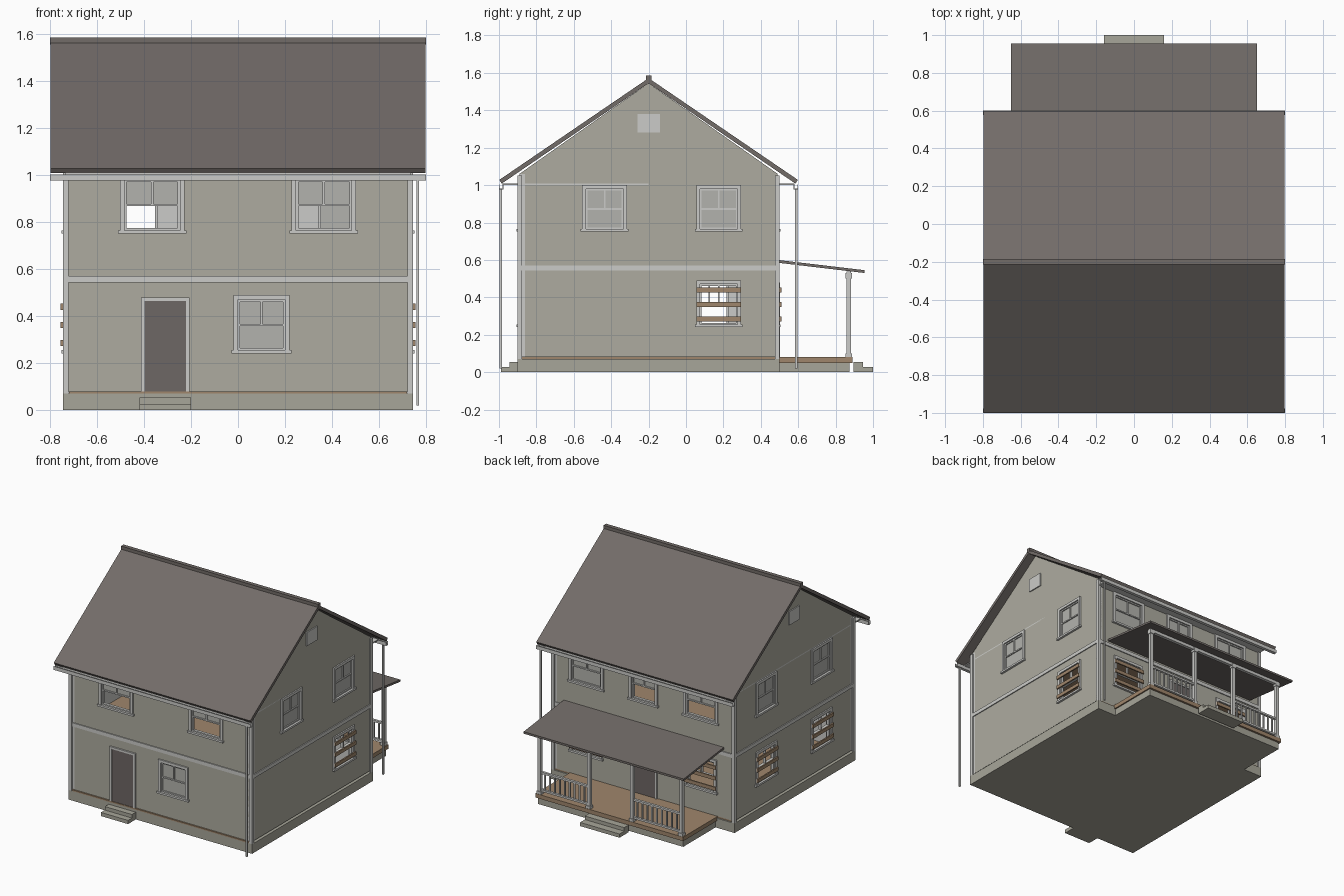
import bpy, bmesh, math
from mathutils import Matrix, Vector

cube = bpy.data.objects.get("Cube")
if cube:
    bpy.data.objects.remove(cube, do_unlink=True)


def material(name, color):
    m = bpy.data.materials.new(name)
    m.use_nodes = True
    m.diffuse_color = (*color, 1)
    m.node_tree.nodes["Principled BSDF"].inputs["Base Color"].default_value = (*color, 1)
    return m


SIDING = material("siding", (0.42, 0.41, 0.35))
TRIM = material("pale trim", (0.60, 0.60, 0.58))
ROOF = material("roof shingle", (0.17, 0.15, 0.14))
STONE = material("foundation", (0.39, 0.38, 0.32))
WOOD = material("bare wood", (0.35, 0.24, 0.15))
GLASS = material("dusty glass", (0.45, 0.45, 0.42))
DOOR = material("door", (0.155, 0.135, 0.13))


def finish(name, bm, *mats):
    mesh = bpy.data.meshes.new(name)
    bm.to_mesh(mesh)
    bm.free()
    ob = bpy.data.objects.new(name, mesh)
    for m in mats:
        mesh.materials.append(m)
    bpy.context.collection.objects.link(ob)
    return ob


def boxes(name, mat, spans, frame=Matrix()):
    """One object made of boxes, each given as (x0, x1, y0, y1, z0, z1)."""
    bm = bmesh.new()
    for x0, x1, y0, y1, z0, z1 in spans:
        place = Matrix.Translation(((x0 + x1) / 2, (y0 + y1) / 2, (z0 + z1) / 2))
        size = Matrix.Diagonal((x1 - x0, y1 - y0, z1 - z0, 1))
        bmesh.ops.create_cube(bm, size=1, matrix=frame @ place @ size)
    return finish(name, bm, mat)


def prism(name, mat, profile, half):
    """A y-z profile drawn out along x."""
    bm = bmesh.new()
    face = bm.faces.new([bm.verts.new((-half, y, z)) for y, z in profile])
    out = bmesh.ops.extrude_face_region(bm, geom=[face])["geom"]
    bmesh.ops.translate(bm, vec=(2 * half, 0, 0),
                        verts=[v for v in out if isinstance(v, bmesh.types.BMVert)])
    bmesh.ops.recalc_face_normals(bm, faces=bm.faces)
    return finish(name, bm, mat)


# House layout
MID_Y = -0.2
FLOOR, EAVE, WALL_TOP, PEAK = 0.08, 1.0, 1.06, 1.545
HALF_X, HALF_Y = 0.735, 0.69


def wall(name, frame, dist, half, holes, gable):
    """Wall sheet with window openings, thickened inward, pale inside."""
    bm = bmesh.new()
    us = sorted({-half, half} | {h[0] for h in holes} | {h[1] for h in holes})
    zs = sorted({FLOOR, EAVE} | {h[2] for h in holes} | {h[3] for h in holes})

    def panel(points):
        bm.faces.new([bm.verts.new(frame @ Vector((u, -dist, z))) for u, z in points])

    for a, b in zip(us, us[1:]):
        for c, d in zip(zs, zs[1:]):
            u, z = (a + b) / 2, (c + d) / 2
            if not any(h[0] < u < h[1] and h[2] < z < h[3] for h in holes):
                panel([(a, c), (b, c), (b, d), (a, d)])
    top = [(half, WALL_TOP), (0, PEAK), (-half, WALL_TOP)] if gable else \
          [(half, WALL_TOP), (-half, WALL_TOP)]
    panel([(-half, EAVE), (half, EAVE)] + top)
    bmesh.ops.remove_doubles(bm, verts=bm.verts, dist=0.0001)
    ob = finish(name, bm, SIDING, TRIM)
    thick = ob.modifiers.new("thickness", "SOLIDIFY")
    thick.thickness = 0.03
    thick.offset = -1
    thick.material_offset = 1
    thick.material_offset_rim = 1


def window(name, frame, dist, hole, style):
    a, b, c, d = hole
    o, m, mid = -dist - 0.01, (a + b) / 2, (c + d) / 2
    t, s = 0.02, 0.009
    back = -dist + 0.02
    boxes(name + "_frame", TRIM, [
        (a - t, a, o, back, c, d + t), (b, b + t, o, back, c, d + t),
        (a, b, o, back, d, d + t), (a - t - 0.008, b + t + 0.008, o - 0.006, back, c - 0.014, c),
        (a, a + s, -dist, back, c, d), (b - s, b, -dist, back, c, d),
        (a, b, -dist, back, c, c + s), (a, b, -dist, back, d - s, d),
        (a, b, -dist, back, mid - s / 2, mid + s / 2),
        (m - s / 2, m + s / 2, -dist, back, mid, d)], frame)
    if style == "boarded":
        boxes(name + "_boards", WOOD,
              [(a - 0.02, b + 0.02, o - 0.01, o, z - 0.013, z + 0.013)
               for z in (c + 0.03, mid, d - 0.03)], frame)
    else:
        low = mid if style == "open" else c
        boxes(name + "_glass", GLASS, [(a, b, -dist + 0.008, -dist + 0.012, low, d)], frame)


def door(name, frame, dist, u):
    a, b, c, d = u - 0.088, u + 0.088, FLOOR, 0.465
    boxes(name, DOOR, [(a, b, -dist - 0.006, -dist, c, d)], frame)
    boxes(name + "_frame", TRIM, [
        (a - 0.015, a, -dist - 0.012, -dist, c, d), (b, b + 0.015, -dist - 0.012, -dist, c, d),
        (a - 0.015, b + 0.015, -dist - 0.012, -dist, d, d + 0.015)], frame)


# Walls: windows are (position, width, upper storey, state)
SIDES = [
    ("front", HALF_Y, HALF_X, [(-0.365, 0.235, 1, "open"), (0.365, 0.235, 1, "open"),
                               (0.1, 0.2, 0, "closed")]),
    ("left", HALF_X, HALF_Y, [(-0.235, 0.2, 1, "closed"), (0.375, 0.2, 1, "closed"),
                              (0.375, 0.2, 0, "boarded")]),
    ("back", HALF_Y, HALF_X, [(-0.465, 0.24, 1, "closed"), (0, 0.19, 1, "open"),
                              (0.465, 0.24, 1, "open"), (-0.465, 0.22, 0, "boarded"),
                              (0.465, 0.22, 0, "boarded")]),
    ("right", HALF_X, HALF_Y, [(-0.325, 0.2, 1, "closed"), (0.32, 0.2, 1, "closed"),
                               (-0.325, 0.2, 0, "boarded"), (0.32, 0.2, 0, "boarded")]),
]
for k, (side, dist, half, windows) in enumerate(SIDES):
    frame = Matrix.Translation((0, MID_Y, 0)) @ Matrix.Rotation(k * math.pi / 2, 4, "Z")
    gable = k % 2 == 1
    holes = []
    for u, w, upper, style in windows:
        c, d = (0.765, 0.98) if upper else (0.255, 0.47)
        holes.append((u - w / 2, u + w / 2, c, d))
    wall(side + "_wall", frame, dist, half, holes, gable)
    for i, (hole, spec) in enumerate(zip(holes, windows)):
        window(f"{side}_window_{i + 1}", frame, dist, hole, spec[3])
    # Belt board and corner boards
    e = half + 0.01
    boxes(side + "_trim", TRIM, [
        (-half, half, -dist - 0.007, -dist, 0.543, 0.57),
        (-e, -e + 0.024, -dist - 0.01, -dist, 0.07, 1.05),
        (e - 0.024, e, -dist - 0.01, -dist, 0.07, 1.05)], frame)
    if gable:
        boxes(side + "_vent", TRIM, [(-0.06, 0.06, -dist - 0.008, -dist, 1.28, 1.38)], frame)
    else:
        door(side + "_door", frame, dist, -0.31 if k == 0 else 0.01)

# Foundation, floors and ceiling
boxes("foundation", STONE, [(-0.745, 0.745, -0.9, 0.5, 0, 0.07),
                            (-0.59, 0.59, 0.5, 0.875, 0, 0.05)])
boxes("floors", WOOD, [(-0.72, 0.72, -0.9, 0.49, 0.07, 0.08),
                       (-0.7, 0.7, -0.86, 0.46, 0.545, 0.56)])
boxes("ceiling_and_soffit", TRIM, [(-0.735, 0.735, -0.98, 0.58, 1.0, 1.008)])
boxes("front_steps", STONE, [(-0.42, -0.2, -0.945, -0.9, 0, 0.053),
                             (-0.42, -0.2, -0.99, -0.945, 0, 0.027)])
boxes("back_steps", STONE, [(-0.16, 0.16, 0.895, 0.945, 0, 0.053),
                            (-0.16, 0.16, 0.945, 1.0, 0, 0.027)])

# Main roof and ridge cap
prism("main_roof", ROOF, [(-0.998, 1.028), (MID_Y, 1.572), (0.598, 1.028), (0.585, 1.008),
                          (MID_Y, PEAK), (-0.985, 1.008)], 0.798)
boxes("ridge_cap", ROOF, [(-0.8, 0.8, MID_Y - 0.015, MID_Y + 0.015, 1.555, 1.585)])

# Gutters and downspouts
for label, s in (("front", -1), ("back", 1)):
    y = MID_Y + s * 0.8
    prism(label + "_gutter", TRIM, [
        (y, 1.003), (y, 0.977), (y - s * 0.024, 0.977), (y - s * 0.024, 1.003),
        (y - s * 0.02, 1.003), (y - s * 0.02, 0.981), (y - s * 0.004, 0.981),
        (y - s * 0.004, 1.003)], 0.8)
    mid = y - s * 0.01
    boxes(label + "_downspout", TRIM, [(0.759, 0.771, mid - 0.006, mid + 0.006, 0.02, 0.98)])

# Porch
boxes("porch_deck", WOOD, [(-0.6, 0.6, 0.49, 0.89, 0.05, 0.08)])
prism("porch_roof", ROOF, [(0.49, 0.6), (0.955, 0.545), (0.955, 0.53), (0.49, 0.585)], 0.65)
POSTS = [-0.575, -0.175, 0.175, 0.575]
for i, x in enumerate(POSTS):
    boxes(f"porch_post_{i + 1}", TRIM, [
        (x - r, x + r, 0.87 - r, 0.87 + r, z0, z1)
        for r, z0, z1 in ((0.012, 0.08, 0.53), (0.018, 0.08, 0.1), (0.017, 0.5, 0.53))])
boxes("porch_beam", TRIM, [(-0.59, 0.59, 0.858, 0.882, 0.515, 0.537)])
for label, a, b in (("right", *POSTS[:2]), ("left", *POSTS[2:])):
    rails = [(a, b, 0.861, 0.879, z, z + 0.014) for z in (0.1, 0.23)]
    n = 10
    for j in range(1, n):
        x = a + (b - a) * j / n
        rails.append((x - 0.005, x + 0.005, 0.865, 0.875, 0.11, 0.235))
    boxes(label + "_railing", TRIM, rails)
